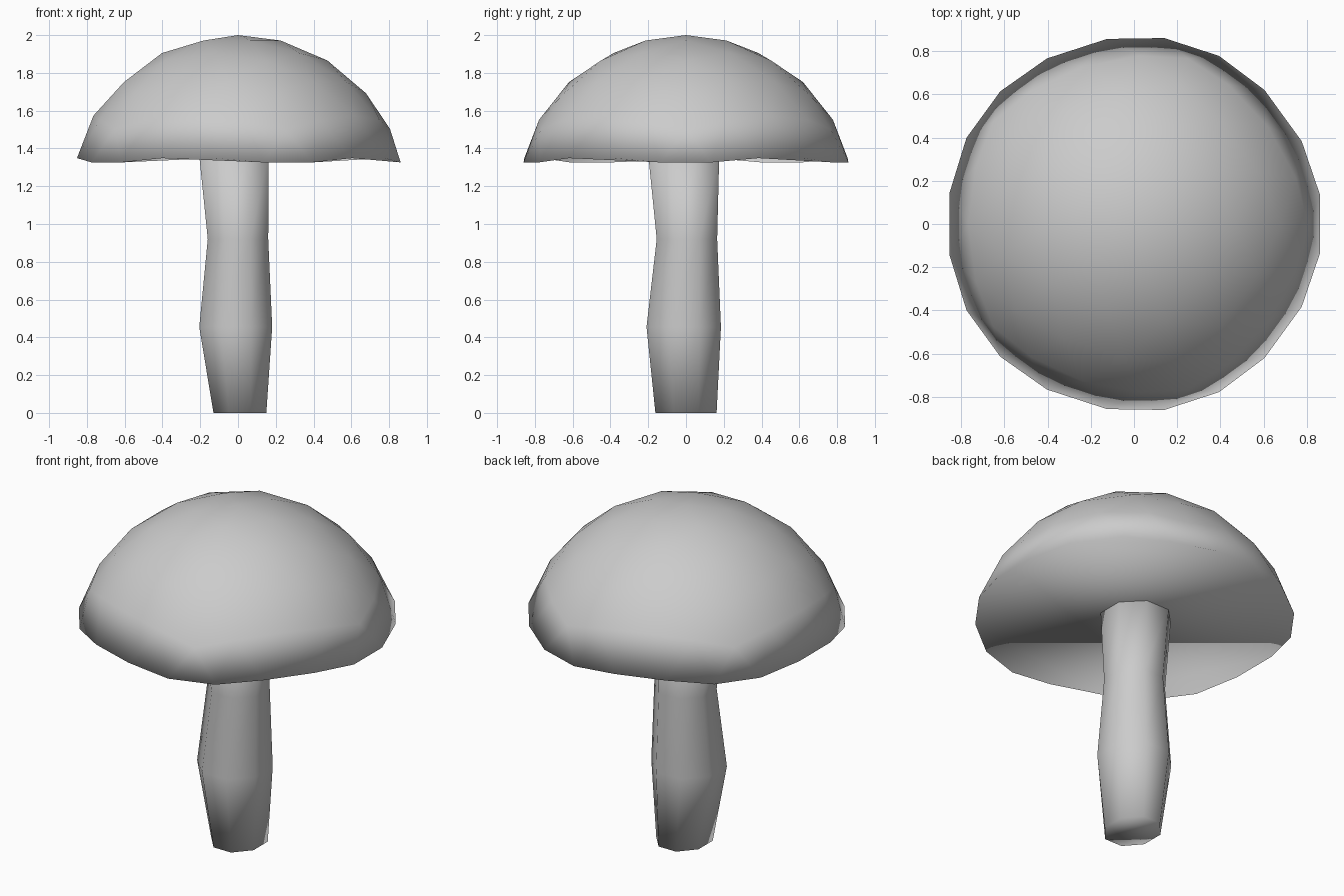
import bpy, bmesh, math
from mathutils import Matrix

if "Cube" in bpy.data.objects:
    bpy.data.objects.remove(bpy.data.objects["Cube"])


def finish(bm, name):
    bmesh.ops.recalc_face_normals(bm, faces=bm.faces)
    for f in bm.faces:
        f.smooth = True
    mesh = bpy.data.meshes.new(name)
    bm.to_mesh(mesh)
    bm.free()
    obj = bpy.data.objects.new(name, mesh)
    bpy.context.collection.objects.link(obj)
    return obj


# Cap: upper part of an icosphere, trimmed along its wavy row above the equator
R = 0.9
bm = bmesh.new()
bmesh.ops.create_icosphere(bm, subdivisions=3, radius=1.0)
low = [v for v in bm.verts if v.co.z < 0.1]
bmesh.ops.delete(bm, geom=low, context='VERTS')
# Flat underside closing the rim
rim = [e for e in bm.edges if e.is_boundary]
bmesh.ops.contextual_create(bm, geom=rim)
bm.transform(Matrix.Translation((0, 0, 2 - R)) @ Matrix.Scale(R, 4))
finish(bm, "mushroom_cap")

# Stem: slightly crooked eight-sided loft (z, centre x, centre y, half width, half depth)
SIDES = 8
sections = [
    (0.0, 0.01, 0.0, 0.14, 0.162),
    (0.455, -0.012, -0.012, 0.193, 0.197),
    (0.92, 0.0, 0.005, 0.16, 0.16),
    (1.37, -0.022, -0.012, 0.184, 0.188),
]
bm = bmesh.new()
k = 1 / math.cos(math.pi / SIDES)
rings = []
for z, cx, cy, w, d in sections:
    angles = [2 * math.pi * (i + 0.5) / SIDES for i in range(SIDES)]
    rings.append([bm.verts.new((cx + w * k * math.cos(a), cy + d * k * math.sin(a), z))
                  for a in angles])
for a, b in zip(rings, rings[1:]):
    for i in range(SIDES):
        j = (i + 1) % SIDES
        bm.faces.new((a[i], a[j], b[j], b[i]))
bm.faces.new(rings[0][::-1])
bm.faces.new(rings[-1])
finish(bm, "mushroom_stem")
